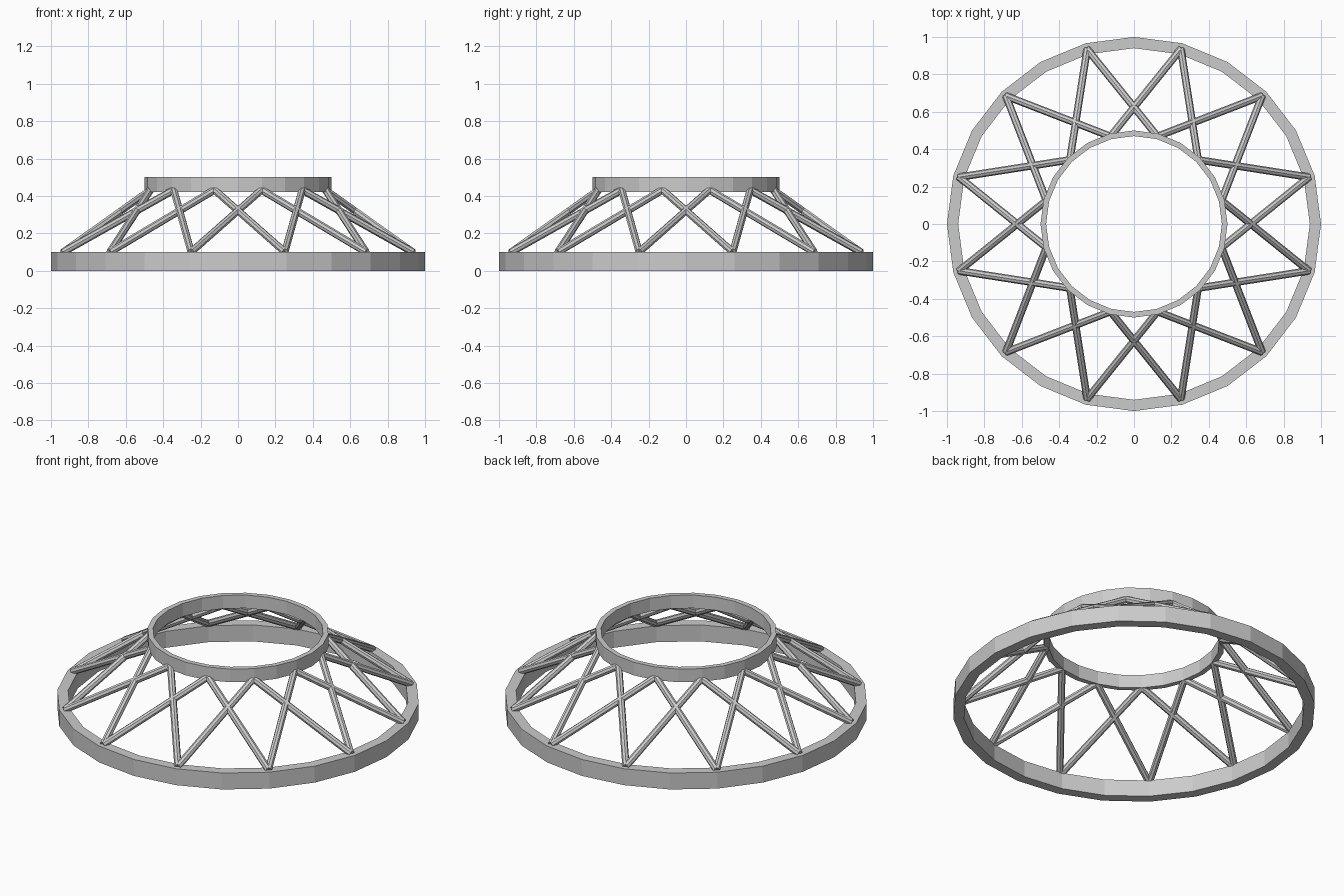
import bpy, bmesh, math
from mathutils import Vector

if "Cube" in bpy.data.objects:
    bpy.data.objects.remove(bpy.data.objects["Cube"])

SIDES = 24
grey = bpy.data.materials.new("metal_grey")
grey.diffuse_color = (0.6, 0.6, 0.6, 1)
grey.use_nodes = True
grey.node_tree.nodes["Principled BSDF"].inputs["Base Color"].default_value = grey.diffuse_color


def finish(name, bm):
    bmesh.ops.recalc_face_normals(bm, faces=bm.faces)
    me = bpy.data.meshes.new(name)
    bm.to_mesh(me)
    bm.free()
    me.materials.append(grey)
    ob = bpy.data.objects.new(name, me)
    bpy.context.collection.objects.link(ob)
    return ob


def polar(r, deg, z):
    a = math.radians(deg)
    return Vector((r * math.cos(a), r * math.sin(a), z))


def ring(name, r_out, r_in, z0, z1):
    # rectangular section swept round the axis
    bm = bmesh.new()
    section = [(r_out, z0), (r_out, z1), (r_in, z1), (r_in, z0)]
    loops = [[bm.verts.new(polar(r, i * 360 / SIDES, z)) for r, z in section]
             for i in range(SIDES)]
    for i in range(SIDES):
        a, b = loops[i], loops[(i + 1) % SIDES]
        for j in range(4):
            k = (j + 1) % 4
            bm.faces.new((a[j], b[j], b[k], a[k]))
    return finish(name, bm)


def strut(name, p, q, radius=0.02):
    bm = bmesh.new()
    d = q - p
    bmesh.ops.create_cone(bm, cap_ends=True, segments=8,
                          radius1=radius, radius2=radius, depth=d.length)
    bmesh.ops.rotate(bm, verts=bm.verts, cent=(0, 0, 0),
                     matrix=d.to_track_quat('Z', 'Y').to_matrix())
    bmesh.ops.translate(bm, verts=bm.verts, vec=(p + q) / 2)
    return finish(name, bm)


# Rings
ring("base_ring", 1.0, 0.94, 0.0, 0.1)
ring("top_ring", 0.5, 0.47, 0.42, 0.5)

# Crossing struts: two from each of twelve base points
for i in range(12):
    deg = 15 + 30 * i
    foot = polar(0.968, deg, 0.1)
    for side, step in (("left", 30), ("right", -30)):
        strut(f"strut_{side}_{i + 1}", foot, polar(0.485, deg + step, 0.432))
